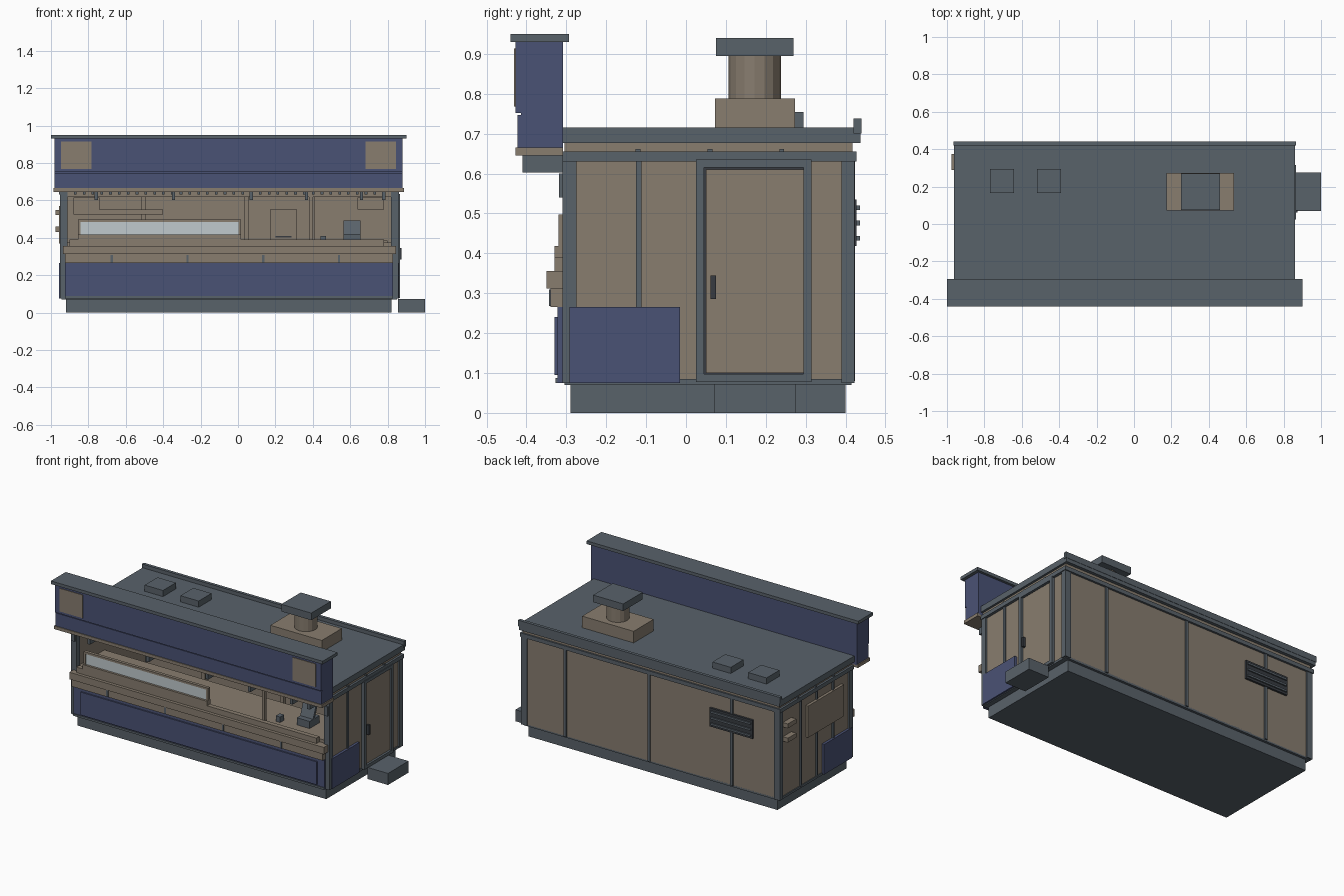
import bpy, bmesh, math


def material(name, r, g, b):
    m = bpy.data.materials.new(name)
    lin = [((c / 255 + 0.055) / 1.055) ** 2.4 for c in (r, g, b)]
    m.diffuse_color = (*lin, 1)
    return m


TAN = material("tan_panel", 136, 125, 111)
GREY = material("slate_grey", 89, 98, 106)
NAVY = material("navy_blue", 74, 82, 117)
GLASS = material("pale_glass", 192, 202, 205)
DARK = material("dark_grey", 55, 59, 65)


def finish(name, bm, mat):
    me = bpy.data.meshes.new(name)
    bm.to_mesh(me)
    bm.free()
    me.materials.append(mat)
    ob = bpy.data.objects.new(name, me)
    bpy.context.collection.objects.link(ob)
    return ob


def box(name, mat, x, y, z):
    """Box from (min, max) ranges on each axis."""
    bm = bmesh.new()
    bmesh.ops.create_cube(bm, size=1)
    for v in bm.verts:
        v.co = [r[0] if c < 0 else r[1] for r, c in zip((x, y, z), v.co)]
    return finish(name, bm, mat)


def frame(name, mat, axis, depth, u, z, w):
    """Four bars around an opening; axis is the direction the frame faces."""
    bars = [((u[0], u[0] + w), z), ((u[1] - w, u[1]), z),
            ((u[0] + w, u[1] - w), (z[0], z[0] + w)),
            ((u[0] + w, u[1] - w), (z[1] - w, z[1]))]
    for i, (a, b) in enumerate(bars):
        if axis == "x":
            box(f"{name}_{i}", mat, depth, a, b)
        else:
            box(f"{name}_{i}", mat, a, depth, b)


# Plinth, entrance step and floor
box("plinth", GREY, (-0.92, 0.82), (-0.29, 0.40), (0, 0.075))
box("entrance_step", GREY, (0.855, 1.0), (0.07, 0.275), (0, 0.073))
box("floor", GREY, (-0.945, 0.85), (-0.305, 0.415), (0.07, 0.085))

# Walls: back, two sides and low front wall leave the serving window open
box("back_wall", TAN, (-0.94, 0.845), (0.395, 0.415), (0.08, 0.66))
box("right_wall", TAN, (0.825, 0.845), (-0.30, 0.40), (0.08, 0.66))
box("left_wall", TAN, (-0.94, -0.92), (-0.30, 0.40), (0.08, 0.66))
box("front_low_wall", NAVY, (-0.925, 0.83), (-0.322, -0.29), (0.075, 0.265))
box("front_panel", NAVY, (-0.87, 0.78), (-0.330, -0.32), (0.095, 0.24))
box("front_kick_rail", GREY, (-0.925, 0.83), (-0.327, -0.30), (0.075, 0.088))

# Corner posts
for cx in (-0.932, 0.837):
    s = "left" if cx < 0 else "right"
    box(f"front_post_{s}", GREY, (cx - 0.02, cx + 0.02), (-0.31, -0.275), (0.075, 0.645))
    box(f"back_post_{s}", GREY, (cx - 0.02, cx + 0.02), (0.39, 0.422), (0.075, 0.645))
    box(f"post_plate_{s}", GREY, (cx - 0.012, cx + 0.012), (-0.318, -0.305), (0.54, 0.60))
    # Navy wraparound panel on each side wall
    sx = (0.84, 0.861) if cx > 0 else (-0.956, -0.935)
    box(f"side_navy_panel_{s}", NAVY, sx, (-0.292, -0.015), (0.075, 0.265))

# Horizontal trim, frieze, roof and rear gutter
box("trim_right", GREY, (0.835, 0.862), (-0.31, 0.425), (0.63, 0.655))
box("trim_left", GREY, (-0.957, -0.93), (-0.31, 0.425), (0.63, 0.655))
box("trim_back", GREY, (-0.957, 0.862), (0.405, 0.428), (0.63, 0.655))
box("frieze", TAN, (-0.943, 0.848), (-0.305, 0.418), (0.645, 0.68))
box("roof_slab", GREY, (-0.962, 0.862), (-0.31, 0.438), (0.677, 0.715))
box("rear_gutter_lip", GREY, (-0.966, 0.866), (0.42, 0.44), (0.70, 0.738))
for i, y in enumerate((-0.12, 0.06, 0.24)):
    box(f"trim_clip_right_{i}", GREY, (0.84, 0.858), (y - 0.006, y + 0.006), (0.65, 0.662))
    box(f"trim_clip_left_{i}", GREY, (-0.953, -0.935), (y - 0.006, y + 0.006), (0.65, 0.662))

# Large sign box above the serving window
box("sign_box", NAVY, (-0.98, 0.88), (-0.414, -0.308), (0.66, 0.932))
box("sign_face_upper", NAVY, (-0.98, 0.88), (-0.427, -0.41), (0.752, 0.93))
box("sign_face_lower", NAVY, (-0.98, 0.88), (-0.423, -0.41), (0.66, 0.747))
box("sign_cap", GREY, (-1.0, 0.90), (-0.44, -0.293), (0.93, 0.95))
box("sign_soffit", TAN, (-0.987, 0.887), (-0.428, -0.308), (0.645, 0.665))
for i, x in enumerate((-0.865, 0.763)):
    box(f"sign_plate_{i}", TAN, (x - 0.081, x + 0.081), (-0.431, -0.424), (0.768, 0.914))

# Awning brackets, header and little hanging lamps below the sign
for i, x in enumerate((-0.757, -0.345, 0.07, 0.366, 0.66, 0.78)):
    box(f"awning_bracket_{i}", GREY, (x - 0.009, x + 0.009), (-0.41, -0.30), (0.603, 0.648))
box("window_header", TAN, (-0.915, 0.82), (-0.31, -0.285), (0.618, 0.65))
for i in range(36):
    x = -0.87 + i * 0.0471
    box(f"hanging_lamp_{i}", GREY, (x - 0.007, x + 0.007), (-0.37, -0.355), (0.63, 0.648))

# Serving counter
box("counter_apron", TAN, (-0.925, 0.83), (-0.340, -0.29), (0.265, 0.312))
box("counter_top", TAN, (-0.935, 0.845), (-0.350, -0.27), (0.312, 0.356))
box("counter_upstand", TAN, (-0.90, 0.78), (-0.330, -0.30), (0.356, 0.39))
box("work_counter", TAN, (-0.92, 0.825), (-0.30, -0.02), (0.345, 0.375))
for i in range(4):
    x = -0.675 + i * 0.405
    box(f"apron_divider_{i}", GREY, (x - 0.006, x + 0.006), (-0.344, -0.33), (0.268, 0.309))

# Glass display screen with frame
box("display_glass", GLASS, (-0.842, 0.005), (-0.316, -0.308), (0.415, 0.488))
box("display_sill", TAN, (-0.855, 0.015), (-0.33, -0.295), (0.385, 0.418))
frame("display_frame", TAN, "y", (-0.32, -0.30), (-0.855, 0.015), (0.385, 0.497), 0.013)
box("window_post", TAN, (0.38, 0.40), (-0.305, -0.285), (0.37, 0.63))

# Interior fittings
box("wall_shelf", TAN, (-0.88, -0.40), (0.28, 0.40), (0.525, 0.55))
box("shelf_cabinet", TAN, (-0.88, -0.74), (0.28, 0.40), (0.55, 0.615))
box("corner_cabinet", TAN, (0.64, 0.78), (0.26, 0.40), (0.55, 0.615))
box("back_counter", TAN, (-0.9, 0.80), (0.16, 0.40), (0.35, 0.385))
for i, x in enumerate((-0.505, 0.045, 0.40)):
    box(f"interior_batten_{i}", TAN, (x - 0.012, x + 0.012), (0.375, 0.40), (0.08, 0.645))
box("coffee_machine", TAN, (0.17, 0.315), (0.18, 0.32), (0.385, 0.55))
box("coffee_machine_band", DARK, (0.20, 0.285), (0.172, 0.185), (0.40, 0.41))
box("register_base", GREY, (0.565, 0.655), (-0.22, -0.12), (0.375, 0.42))
screen = box("register_screen", GREY, (-0.045, 0.045), (-0.008, 0.008), (-0.04, 0.04))
screen.location = (0.61, -0.165, 0.452)
screen.rotation_euler = (math.radians(-20), 0, 0)
box("card_reader", GREY, (0.44, 0.47), (-0.25, -0.21), (0.375, 0.41))

# Right side door
frame("door_frame", GREY, "x", (0.83, 0.866), (0.025, 0.315), (0.077, 0.635), 0.02)
box("door_leaf", TAN, (0.83, 0.856), (0.05, 0.295), (0.10, 0.61))
box("door_gap", DARK, (0.83, 0.848), (0.045, 0.30), (0.09, 0.62))
box("door_handle", DARK, (0.85, 0.874), (0.061, 0.075), (0.285, 0.345))
box("right_batten", GREY, (0.84, 0.853), (-0.125, -0.111), (0.08, 0.64))

# Left side battens, notice board and small wall shelves
for i, y in enumerate((0.20, 0.04, -0.12)):
    box(f"left_batten_{i}", GREY, (-0.948, -0.935), (y - 0.007, y + 0.007), (0.08, 0.64))
box("notice_board", TAN, (-0.957, -0.935), (-0.21, 0.146), (0.37, 0.57))
for i, z in enumerate((0.445, 0.535)):
    box(f"side_ledge_{i}", TAN, (-0.975, -0.935), (0.29, 0.375), (z - 0.014, z + 0.014))

# Back battens and louvred vent
for i, x in enumerate((0.55, -0.035, -0.614)):
    box(f"back_batten_{i}", GREY, (x - 0.009, x + 0.009), (0.41, 0.424), (0.08, 0.64))
box("vent_plate", DARK, (-0.764, -0.464), (0.41, 0.428), (0.418, 0.535))
for i in range(3):
    z = 0.438 + i * 0.038
    box(f"vent_louvre_{i}", GREY, (-0.755, -0.473), (0.42, 0.436), (z - 0.006, z + 0.006))

# Roof hatches and chimney
for i, x in enumerate((-0.705, -0.455)):
    box(f"roof_hatch_{i}", GREY, (x - 0.064, x + 0.064), (0.166, 0.294), (0.71, 0.754))
box("chimney_base", TAN, (0.175, 0.535), (0.073, 0.273), (0.71, 0.788))
bm = bmesh.new()
bmesh.ops.create_cone(bm, cap_ends=True, segments=16, radius1=0.066, radius2=0.066, depth=0.12)
bmesh.ops.translate(bm, verts=bm.verts, vec=(0.355, 0.172, 0.84))
finish("chimney_pipe", bm, TAN)
box("chimney_cap", GREY, (0.25, 0.46), (0.075, 0.27), (0.895, 0.94))
